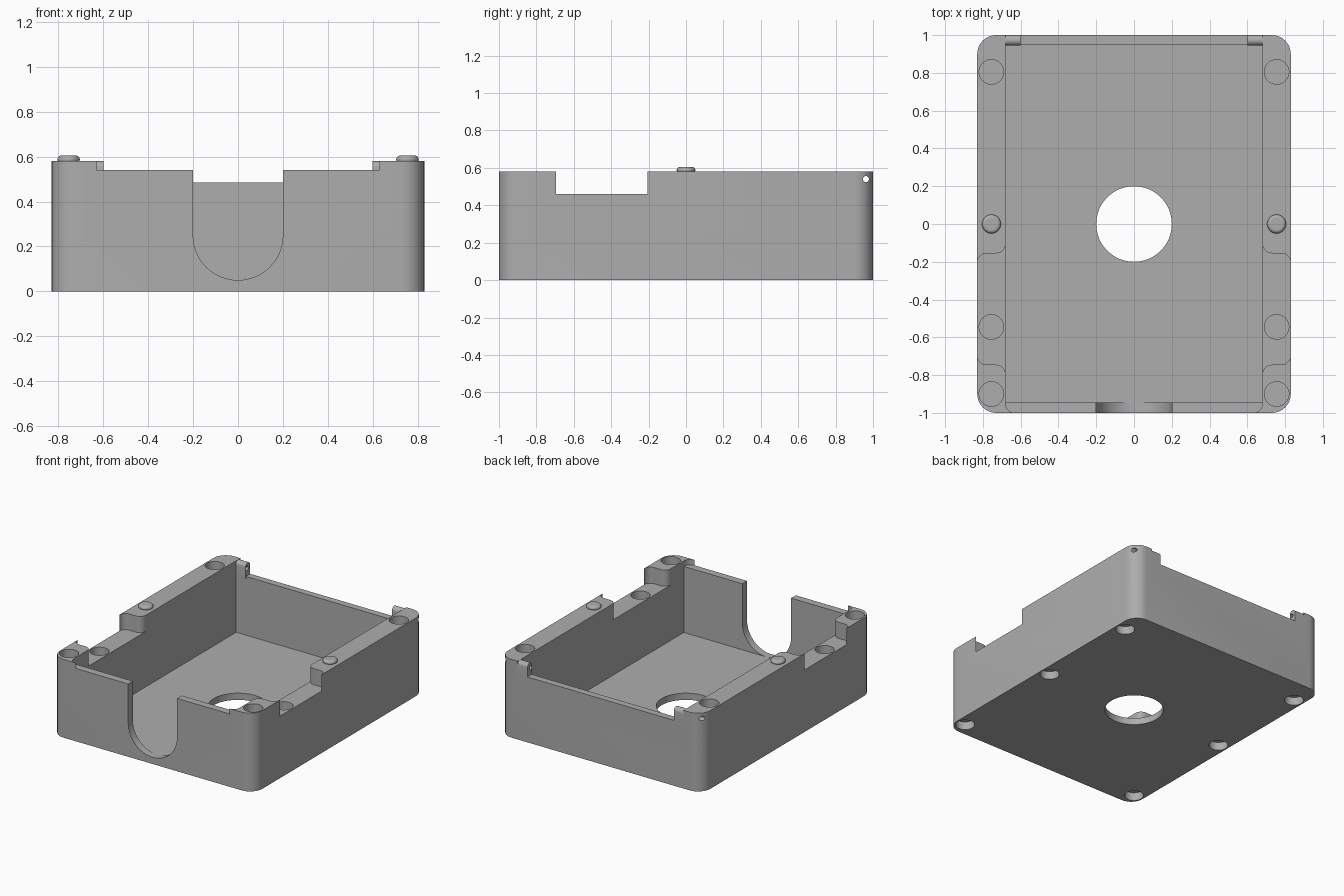
import bpy, bmesh, math
from mathutils import Matrix

if "Cube" in bpy.data.objects:
    bpy.data.objects.remove(bpy.data.objects["Cube"])

grey = bpy.data.materials.new("grey plastic")
grey.diffuse_color = (0.42, 0.42, 0.42, 1)
grey.use_nodes = True
grey.node_tree.nodes["Principled BSDF"].inputs["Base Color"].default_value = grey.diffuse_color

AXES = {'z': lambda a, b, c: (a, b, c),      # profile in xy
        'y': lambda a, b, c: (a, c, b),      # profile in xz
        'x': lambda a, b, c: (c, a, b)}      # profile in yz


def prism(name, pts, lo, hi, axis='z'):
    """Extrude a closed 2D profile from lo to hi along an axis."""
    f = AXES[axis]
    bm = bmesh.new()
    face = bm.faces.new([bm.verts.new(f(a, b, lo)) for a, b in pts])
    ext = bmesh.ops.extrude_face_region(bm, geom=[face])
    verts = [g for g in ext['geom'] if isinstance(g, bmesh.types.BMVert)]
    bmesh.ops.translate(bm, verts=verts, vec=f(0, 0, hi - lo))
    bmesh.ops.recalc_face_normals(bm, faces=bm.faces[:])
    me = bpy.data.meshes.new(name)
    bm.to_mesh(me)
    bm.free()
    me.materials.append(grey)
    ob = bpy.data.objects.new(name, me)
    bpy.context.collection.objects.link(ob)
    return ob


def arc(cx, cy, r, a0, a1, n=8):
    return [(cx + r * math.cos(math.radians(a0 + (a1 - a0) * i / n)),
             cy + r * math.sin(math.radians(a0 + (a1 - a0) * i / n)))
            for i in range(n + 1)]


def circle(cx, cy, r, n=40):
    return arc(cx, cy, r, 0, 360, n)[:-1]


def rect(x0, x1, y0, y1):
    return [(x0, y0), (x1, y0), (x1, y1), (x0, y1)]


def cut(ob, cutters):
    """Subtract each cutter, then delete it."""
    for c in cutters:
        m = ob.modifiers.new("cut", 'BOOLEAN')
        m.operation, m.solver, m.object = 'DIFFERENCE', 'EXACT', c
        bpy.context.view_layer.update()
        dg = bpy.context.evaluated_depsgraph_get()
        me = bpy.data.meshes.new_from_object(ob.evaluated_get(dg))
        ob.modifiers.clear()
        ob.data = me
        bpy.data.objects.remove(c)


def smooth(ob):
    bpy.ops.object.select_all(action='DESELECT')
    ob.select_set(True)
    bpy.context.view_layer.objects.active = ob
    bpy.ops.object.shade_smooth_by_angle(angle=math.radians(30))


W, H, POST = 0.83, 0.58, 0.755

# Rounded outer block
outline = (arc(W - .1, .9, .1, 0, 90) + arc(-W + .1, .9, .1, 90, 180)
           + arc(-W + .1, -.9, .1, 180, 270) + arc(W - .1, -.9, .1, 270, 360))
body = prism("case_body", outline, 0, H)

# Cavity, floor opening, U-shaped front opening, lowered back wall
cutters = [
    prism("cavity", rect(-.68, .68, -.945, .95), .05, 1),
    prism("floor_hole", circle(0, 0, .2, 64), -.1, .2),
    prism("front_opening", arc(0, .25, .2, 180, 360, 32) + [(.2, 1), (-.2, 1)], -1.1, -.9, 'y'),
    prism("back_recess", rect(-.68, .68, .9, 1.1), .485, 1),
]
# Lowered front wall with rounded ends
right = [(.68, -.9)] + arc(.63, -.95, .05, 0, -90) + [(.63, -1.1)]
cutters.append(prism("front_recess", right + [(-x, y) for x, y in reversed(right)], .54, 1))

# Side notches with rounded steps, and the magnet pockets
edge = ([(.6, -.105)] + arc(.73, -.105, .05, 180, 270)
        + arc(.78, -.205, .05, 90, 0) + [(.9, -.205)])
notch = edge + [(x, -.9 - y) for x, y in reversed(edge)]
for s in (-1, 1):
    cutters.append(prism("side_notch", [(s * x, y) for x, y in notch], .46, 1))
    for y, top in ((.805, H), (-.545, .46), (-.9, H)):
        cutters.append(prism("top_pocket", circle(s * POST, y, .065), top - .06, top + .05))
    for y in (.805, 0, -.9):
        cutters.append(prism("bottom_pocket", circle(s * POST, y, .065), -.05, .06))
# Hinge pin bore
cutters.append(prism("pin_bore", circle(.962, .54, .016, 20), -1, 1, 'x'))
cut(body, cutters)
smooth(body)

for s, side in ((-1, "left"), (1, "right")):
    # Round-topped hinge tab at the back corner
    tab = prism(side + "_hinge_tab",
                [(.945, .47), (1, .47)] + arc(.9725, .5525, .0275, 0, 180, 12),
                min(s * .6, s * .69), max(s * .6, s * .69), 'x')
    cut(tab, [prism("pin_bore", circle(.962, .54, .016, 20), -1, 1, 'x')])
    smooth(tab)

    # Rounded locating bump on the side rail
    bump = prism(side + "_bump", circle(s * POST, 0, .05), .57, .605)
    m = bump.modifiers.new("round", 'BEVEL')
    m.width, m.segments, m.limit_method, m.angle_limit = .02, 5, 'ANGLE', math.radians(60)
    smooth(bump)
